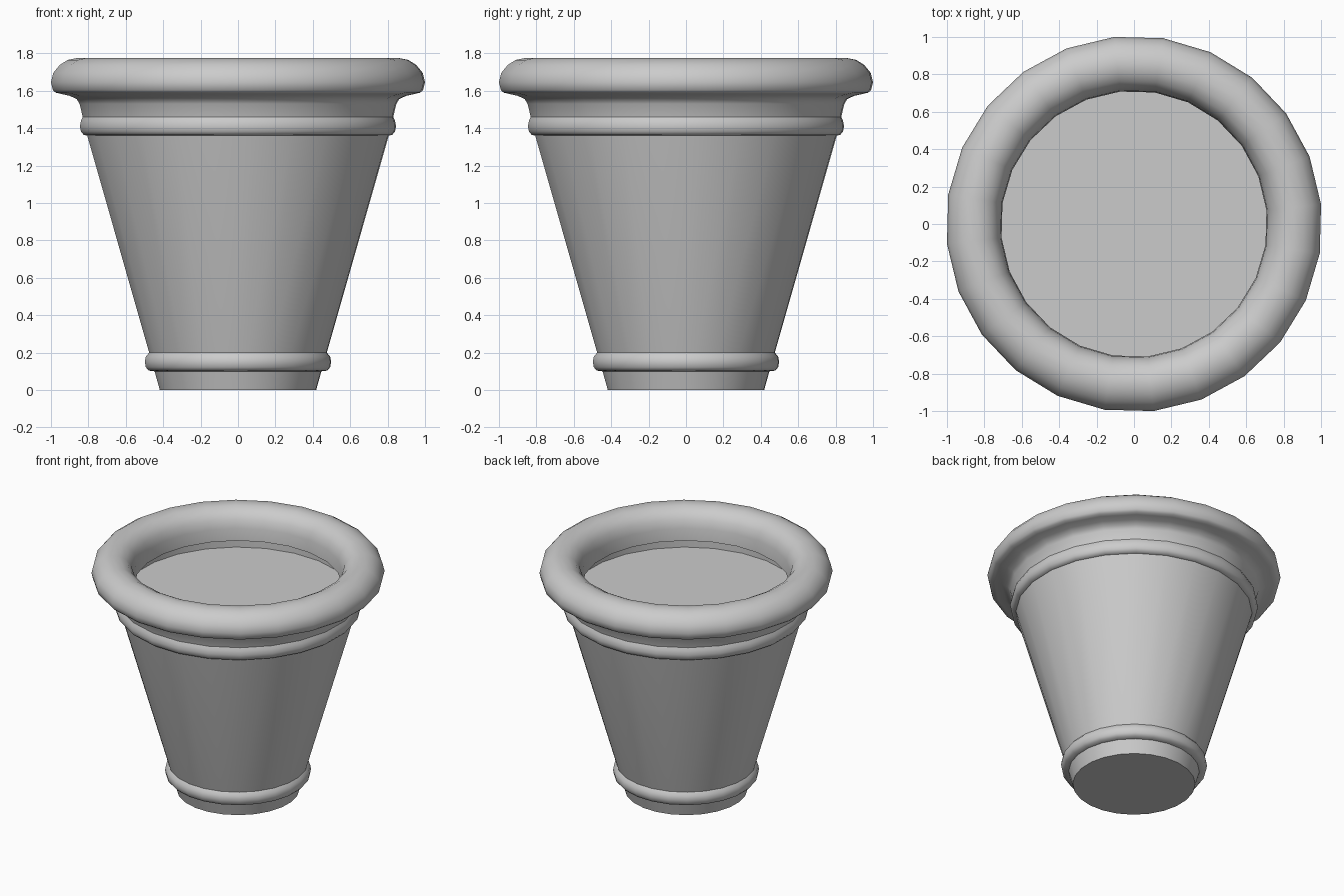
import bpy
import bmesh
from math import cos, sin, radians, pi

SIDES = 24
TURN = radians(6)          # rotation of the polygon corners
FIT = 1 / cos(TURN)        # makes the turned polygon reach its nominal width

if "Cube" in bpy.data.objects:
    bpy.data.objects.remove(bpy.data.objects["Cube"])

clay = bpy.data.materials.new("plain grey")
clay.use_nodes = True
grey = (0.6, 0.6, 0.6, 1)
clay.diffuse_color = grey
bsdf = next(n for n in clay.node_tree.nodes if n.type == "BSDF_PRINCIPLED")
bsdf.inputs["Base Color"].default_value = grey


def lathe(name, profile, cap_first=False, cap_last=False):
    """Turn (radius, height) points, ordered upward on the outside, around z."""
    bm = bmesh.new()
    rings = []
    for r, z in profile:
        angles = [TURN + 2 * pi * i / SIDES for i in range(SIDES)]
        rings.append([bm.verts.new((r * FIT * cos(a), r * FIT * sin(a), z)) for a in angles])
    for low, high in zip(rings, rings[1:]):
        for i in range(SIDES):
            j = (i + 1) % SIDES
            bm.faces.new((low[i], low[j], high[j], high[i]))
    if cap_first:
        bm.faces.new(rings[0][::-1])
    if cap_last:
        bm.faces.new(rings[-1])
    mesh = bpy.data.meshes.new(name)
    bm.to_mesh(mesh)
    bm.free()
    mesh.materials.append(clay)
    obj = bpy.data.objects.new(name, mesh)
    bpy.context.collection.objects.link(obj)
    bpy.ops.object.select_all(action="DESELECT")
    obj.select_set(True)
    bpy.context.view_layer.objects.active = obj
    bpy.ops.object.shade_smooth_by_angle(angle=radians(60))


def band(name, z, r_low, r_high, bulge):
    """Half-round moulding 0.1 tall, growing out of the wall."""
    lathe(name, [(r_low, z), (bulge - 0.02, z + 0.004), (bulge - 0.005, z + 0.022),
                 (bulge, z + 0.05), (bulge - 0.005, z + 0.078), (r_high, z + 0.1)])


# Tapered wall with its closed foot
lathe("pot_wall", [(0.418, 0), (0.446, 0.1), (0.475, 0.2), (0.806, 1.36), (0.828, 1.46)],
      cap_first=True)

# Mouldings near the foot and under the rim
band("lower_band", 0.1, 0.446, 0.475, 0.498)
band("upper_band", 1.36, 0.806, 0.83, 0.845)

# Flared neck rolling over into the thick rim, with an undercut inner lip
lathe("rim", [
    (0.83, 1.46), (0.847, 1.53), (0.862, 1.555), (0.90, 1.573), (0.95, 1.584),
    (0.975, 1.59), (0.99, 1.604), (1.0, 1.645), (0.988, 1.695), (0.953, 1.738),
    (0.91, 1.765), (0.86, 1.775), (0.81, 1.769), (0.763, 1.743), (0.73, 1.70),
    (0.713, 1.64), (0.708, 1.55), (0.79, 1.55), (0.79, 1.463)])

# Flat fill inside the mouth, tucked under the lip
lathe("soil", [(0.79, 1.463)], cap_last=True)
